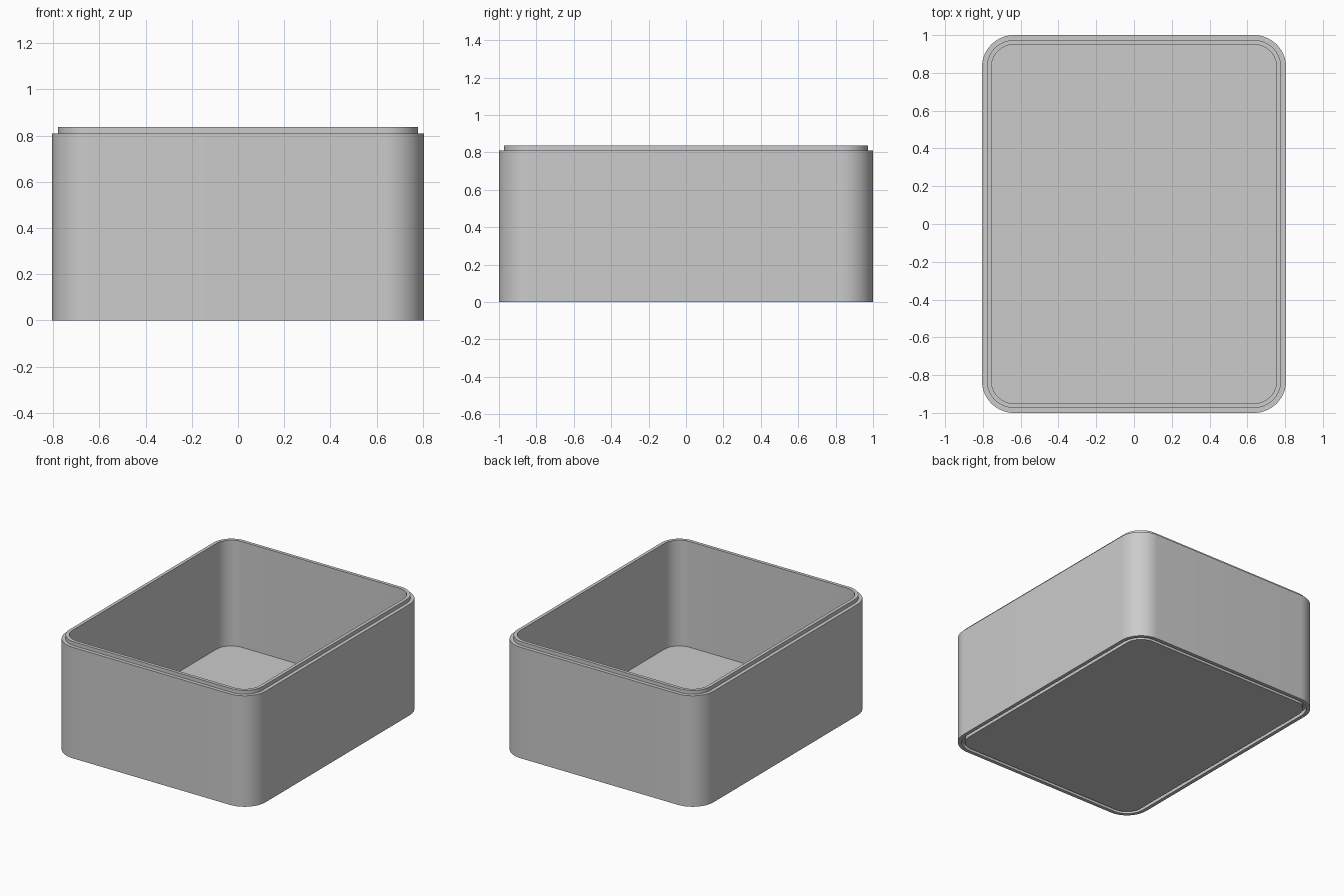
import bpy
import bmesh
from math import cos, sin, pi

cube = bpy.data.objects.get("Cube")
if cube:
    bpy.data.objects.remove(cube, do_unlink=True)

HALF_X, HALF_Y, RADIUS = 0.805, 1.0, 0.17
SHOULDER, TOP, FLOOR = 0.81, 0.837, 0.065
LIP, WALL, GROOVE = 0.026, 0.05, 0.03
STEPS = 16

grey = bpy.data.materials.new("light grey")
grey.use_nodes = True
colour = (0.6, 0.6, 0.6, 1)
grey.diffuse_color = colour
grey.node_tree.nodes["Principled BSDF"].inputs["Base Color"].default_value = colour


def rounded_ring(bm, inset, z):
    """Rounded rectangle loop; corner arcs stay concentric as it is inset."""
    r = RADIUS - inset
    ring = []
    for i, (sx, sy) in enumerate([(1, 1), (-1, 1), (-1, -1), (1, -1)]):
        for k in range(STEPS + 1):
            a = (i + k / STEPS) * pi / 2
            ring.append(bm.verts.new((sx * (HALF_X - RADIUS) + r * cos(a),
                                      sy * (HALF_Y - RADIUS) + r * sin(a), z)))
    return ring


# Wall section from the underside, round the groove, up the outside,
# over the stacking lip and down to the inner floor
section = [(WALL, 0), (WALL, GROOVE), (LIP, GROOVE), (LIP, 0), (0, 0),
           (0, SHOULDER), (LIP, SHOULDER), (LIP, TOP), (WALL, TOP), (WALL, FLOOR)]

bm = bmesh.new()
rings = [rounded_ring(bm, *point) for point in section]
for low, high in zip(rings, rings[1:]):
    for i in range(len(low)):
        j = (i + 1) % len(low)
        bm.faces.new((low[i], low[j], high[j], high[i]))
bm.faces.new(rings[0][::-1])   # underside
bm.faces.new(rings[-1])        # inner floor
bmesh.ops.recalc_face_normals(bm, faces=bm.faces[:])

mesh = bpy.data.meshes.new("stacking_box")
bm.to_mesh(mesh)
bm.free()
mesh.materials.append(grey)
box = bpy.data.objects.new("stacking_box", mesh)
bpy.context.collection.objects.link(box)

# Smooth corners, crisp rims
bpy.ops.object.select_all(action="DESELECT")
box.select_set(True)
bpy.context.view_layer.objects.active = box
bpy.ops.object.shade_smooth_by_angle(angle=pi / 6)
